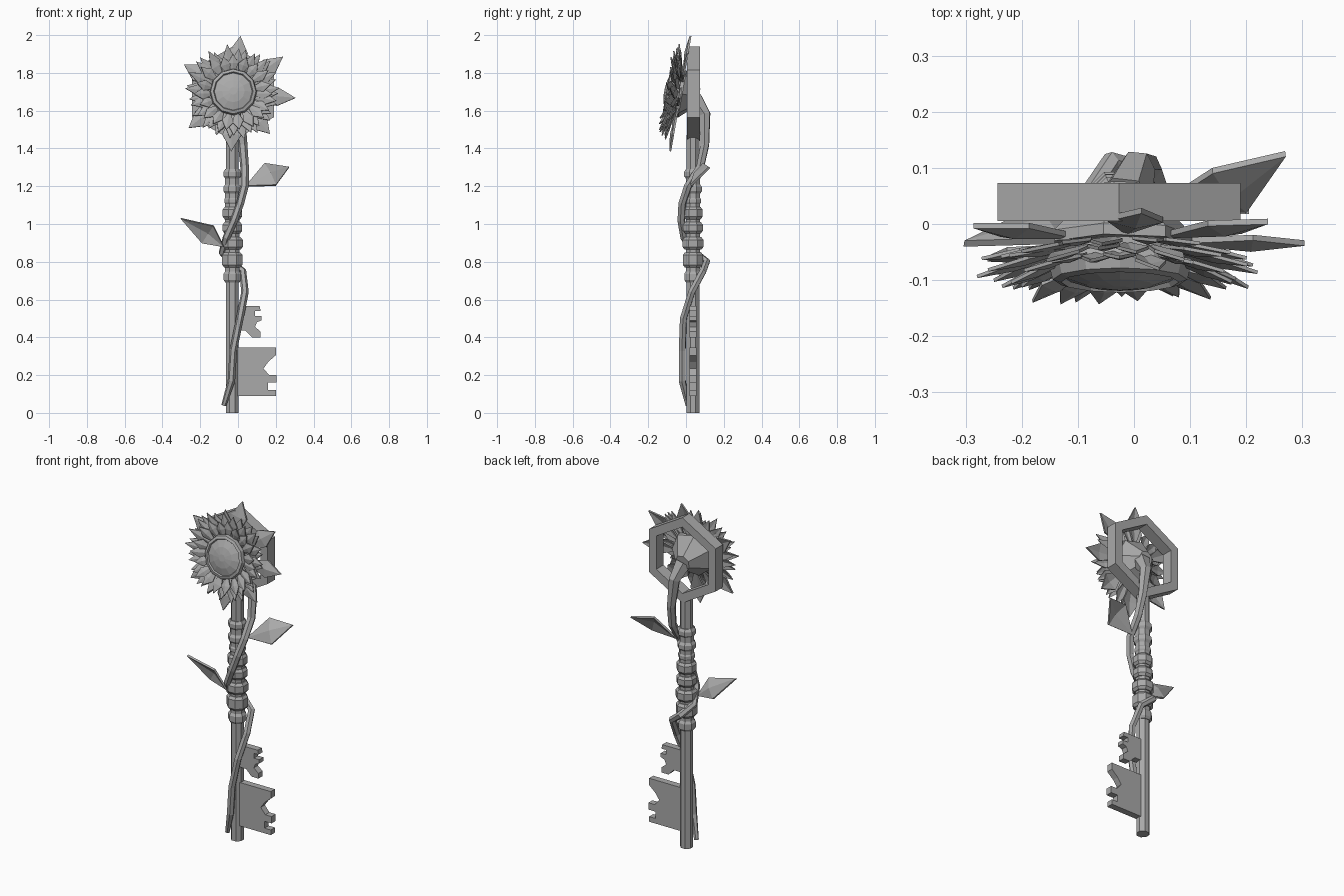
import bpy, bmesh, math, random
from mathutils import Vector, Matrix

random.seed(4)
if "Cube" in bpy.data.objects:
    bpy.data.objects.remove(bpy.data.objects["Cube"])

# One plain grey for everything
grey = bpy.data.materials.new("plain_grey")
grey.use_nodes = True
grey.diffuse_color = (0.4, 0.4, 0.4, 1)
grey.node_tree.nodes["Principled BSDF"].inputs["Base Color"].default_value = (0.4, 0.4, 0.4, 1)

SHAFT = Vector((-0.03, 0.037, 0))
FLOWER = Matrix.Translation((-0.025, -0.03, 1.69)) @ Matrix.Rotation(math.radians(80), 4, 'X')


def finish(name, bm, matrix=Matrix()):
    bm.transform(matrix)
    bmesh.ops.recalc_face_normals(bm, faces=bm.faces[:])
    mesh = bpy.data.meshes.new(name)
    bm.to_mesh(mesh)
    bm.free()
    mesh.materials.append(grey)
    obj = bpy.data.objects.new(name, mesh)
    bpy.context.collection.objects.link(obj)
    return obj


def lathe(bm, profile, sides, turn=0.0):
    """Closed faceted solid from (radius, height) rings."""
    rings = []
    for r, h in profile:
        angles = [turn + math.tau * i / sides for i in range(sides)]
        rings.append([bm.verts.new((r * math.cos(a), r * math.sin(a), h)) for a in angles])
    for lo, hi in zip(rings, rings[1:]):
        for i in range(sides):
            j = (i + 1) % sides
            bm.faces.new((lo[i], lo[j], hi[j], hi[i]))
    bm.faces.new(rings[0][::-1])
    bm.faces.new(rings[-1])


def slab(bm, outline, y0, y1):
    """Extrude an (x, z) outline from y0 to y1."""
    face = bm.faces.new([bm.verts.new((x, y0, z)) for x, z in outline])
    out = bmesh.ops.extrude_face_region(bm, geom=[face])
    moved = [v for v in out["geom"] if isinstance(v, bmesh.types.BMVert)]
    bmesh.ops.translate(bm, verts=moved, vec=(0, y1 - y0, 0))


def blade(bm, base, left, tip, right, ridge, thick):
    """Diamond leaf with a raised middle and a thin edge."""
    pts = [Vector(p) for p in (base, left, tip, right)]
    normal = (pts[2] - pts[0]).cross(pts[1] - pts[3]).normalized()
    mid = (pts[1] + pts[3]) / 2
    front = [bm.verts.new(p + normal * thick / 2) for p in pts]
    back = [bm.verts.new(p - normal * thick / 2) for p in pts]
    top = bm.verts.new(mid + normal * (ridge + thick / 2))
    low = bm.verts.new(mid + normal * (ridge - thick / 2))
    for i in range(4):
        j = (i + 1) % 4
        bm.faces.new((front[i], front[j], top))
        bm.faces.new((back[j], back[i], low))
        bm.faces.new((front[j], front[i], back[i], back[j]))


def petal(bm, angle, r0, r1, h0, h1, half, ridge, thick):
    """Blade lying outward in the flower plane."""
    out = Vector((math.cos(angle), math.sin(angle), 0))
    side = Vector((-out.y, out.x, 0))
    up = Vector((0, 0, 1))
    mid = out * (r0 + (r1 - r0) * 0.6) + up * (h0 + (h1 - h0) * 0.55)
    blade(bm, out * r0 + up * h0, mid + side * half, out * r1 + up * h1,
          mid - side * half, ridge, thick)


# Shaft
bm = bmesh.new()
lathe(bm, [(0.036, 0), (0.036, 1.47)], 8, math.pi / 8)
finish("shaft", bm, Matrix.Translation(SHAFT))

# Grip beads: bottom, top, radius
beads = [(0.69, 0.75, 0.05), (0.77, 0.85, 0.058), (0.865, 0.93, 0.06),
         (0.95, 1.01, 0.056), (1.025, 1.09, 0.055), (1.10, 1.145, 0.046),
         (1.16, 1.21, 0.051), (1.24, 1.29, 0.051)]
for z0, z1, r in beads:
    bm = bmesh.new()
    lathe(bm, [(r * 0.8, z0), (r, z0 + 0.014), (r, z1 - 0.014), (r * 0.8, z1)], 8, math.pi / 8)
    finish("grip_bead", bm, Matrix.Translation(SHAFT))
bm = bmesh.new()
lathe(bm, [(0.041, 0.7), (0.041, 1.28)], 8, math.pi / 8)
finish("grip_core", bm, Matrix.Translation(SHAFT))

# Hexagonal bow ring
bm = bmesh.new()
corners = []
for k in range(6):
    a = math.radians(30 + 60 * k)
    corners.append([bm.verts.new((-0.027 + r * math.cos(a), y, 1.69 + r * math.sin(a)))
                    for r, y in ((0.25, 0.005), (0.25, 0.073), (0.195, 0.073), (0.195, 0.005))])
for k in range(6):
    a, b = corners[k], corners[(k + 1) % 6]
    for i in range(4):
        j = (i + 1) % 4
        bm.faces.new((a[i], a[j], b[j], b[i]))
finish("bow_ring", bm)

# Key bits
big = [(-0.02, 0.345), (0.2, 0.345), (0.2, 0.305), (0.16, 0.27), (0.135, 0.235),
       (0.165, 0.2), (0.205, 0.2), (0.205, 0.16), (0.16, 0.16), (0.16, 0.12),
       (0.2, 0.12), (0.2, 0.09), (-0.02, 0.09)]
small = [(-0.02, 0.565), (0.115, 0.565), (0.12, 0.54), (0.09, 0.54), (0.09, 0.512),
         (0.125, 0.512), (0.125, 0.49), (0.1, 0.48), (0.09, 0.455), (0.12, 0.43),
         (0.12, 0.4), (0.075, 0.4), (0.04, 0.435), (-0.02, 0.435)]
for name, outline in (("large_bit", big), ("small_bit", small)):
    bm = bmesh.new()
    slab(bm, outline, 0.018, 0.056)
    finish(name, bm)

# Vine winding round the shaft: x, y, z, radius
path = [(-0.075, 0.01, 0.04, 0.013), (-0.035, -0.02, 0.17, 0.02), (-0.025, -0.02, 0.33, 0.02),
        (0.01, -0.014, 0.5, 0.02), (0.037, 0.03, 0.64, 0.02), (0.025, 0.09, 0.75, 0.02),
        (-0.04, 0.11, 0.8, 0.02), (-0.083, 0.045, 0.85, 0.02), (-0.06, -0.01, 0.93, 0.021),
        (-0.02, -0.025, 1.02, 0.021), (0.012, -0.02, 1.11, 0.021), (0.035, 0.01, 1.2, 0.022),
        (0.035, 0.075, 1.3, 0.023), (0.025, 0.1, 1.42, 0.025), (0.005, 0.1, 1.58, 0.033),
        (-0.015, 0.045, 1.66, 0.048)]
curve = bpy.data.curves.new("vine", 'CURVE')
curve.dimensions = '3D'
curve.bevel_depth = 1
curve.bevel_resolution = 1
curve.use_fill_caps = True
spline = curve.splines.new('POLY')
spline.points.add(len(path) - 1)
for point, (x, y, z, r) in zip(spline.points, path):
    point.co = (x, y, z, 1)
    point.radius = r
spline.use_smooth = False
curve.materials.append(grey)
vine = bpy.data.objects.new("vine", curve)
bpy.context.collection.objects.link(vine)
bpy.context.view_layer.objects.active = vine
vine.select_set(True)
bpy.ops.object.convert(target='MESH')

# Leaves on the vine
bm = bmesh.new()
blade(bm, (0.04, 0.03, 1.2), (0.14, 0.095, 1.32), (0.27, 0.125, 1.3), (0.2, 0.025, 1.205), 0.015, 0.012)
finish("left_leaf", bm)
bm = bmesh.new()
blade(bm, (-0.075, 0.0, 0.88), (-0.19, 0.02, 0.9), (-0.303, -0.035, 1.03), (-0.13, -0.03, 0.99), -0.015, 0.012)
finish("right_leaf", bm)

# Flower: cup, sepals, petals and centre
bm = bmesh.new()
lathe(bm, [(0.045, -0.1), (0.13, -0.01), (0.13, 0.01)], 7)
finish("flower_cup", bm, FLOWER)

bm = bmesh.new()
for deg, r in ((-4, 0.33), (37, 0.33), (83, 0.312), (149, 0.305), (218, 0.3), (268, 0.31), (312, 0.29)):
    petal(bm, math.radians(deg), 0.09, r, 0, 0.0, 0.05, 0.012, 0.01)
finish("sepals", bm, FLOWER)

for layer, (r0, r1, h0, h1) in enumerate([(0.09, 0.252, 0.01, 0.045), (0.09, 0.245, 0.02, 0.065),
                                          (0.09, 0.205, 0.035, 0.075)]):
    bm = bmesh.new()
    for k in range(19):
        a = math.tau * (k + layer / 3) / 19 + random.uniform(-0.05, 0.05)
        petal(bm, a, r0, r1 + random.uniform(-0.018, 0.012), h0,
              h1 + random.uniform(-0.01, 0.01), 0.029, 0.008, 0.006)
    finish("petals", bm, FLOWER)

bm = bmesh.new()
lathe(bm, [(0.1, 0.005), (0.115, 0.03), (0.125, 0.05), (0.12, 0.07), (0.105, 0.075),
           (0.1, 0.066), (0.06, 0.08), (0.02, 0.086)], 12)
finish("flower_centre", bm, FLOWER)
